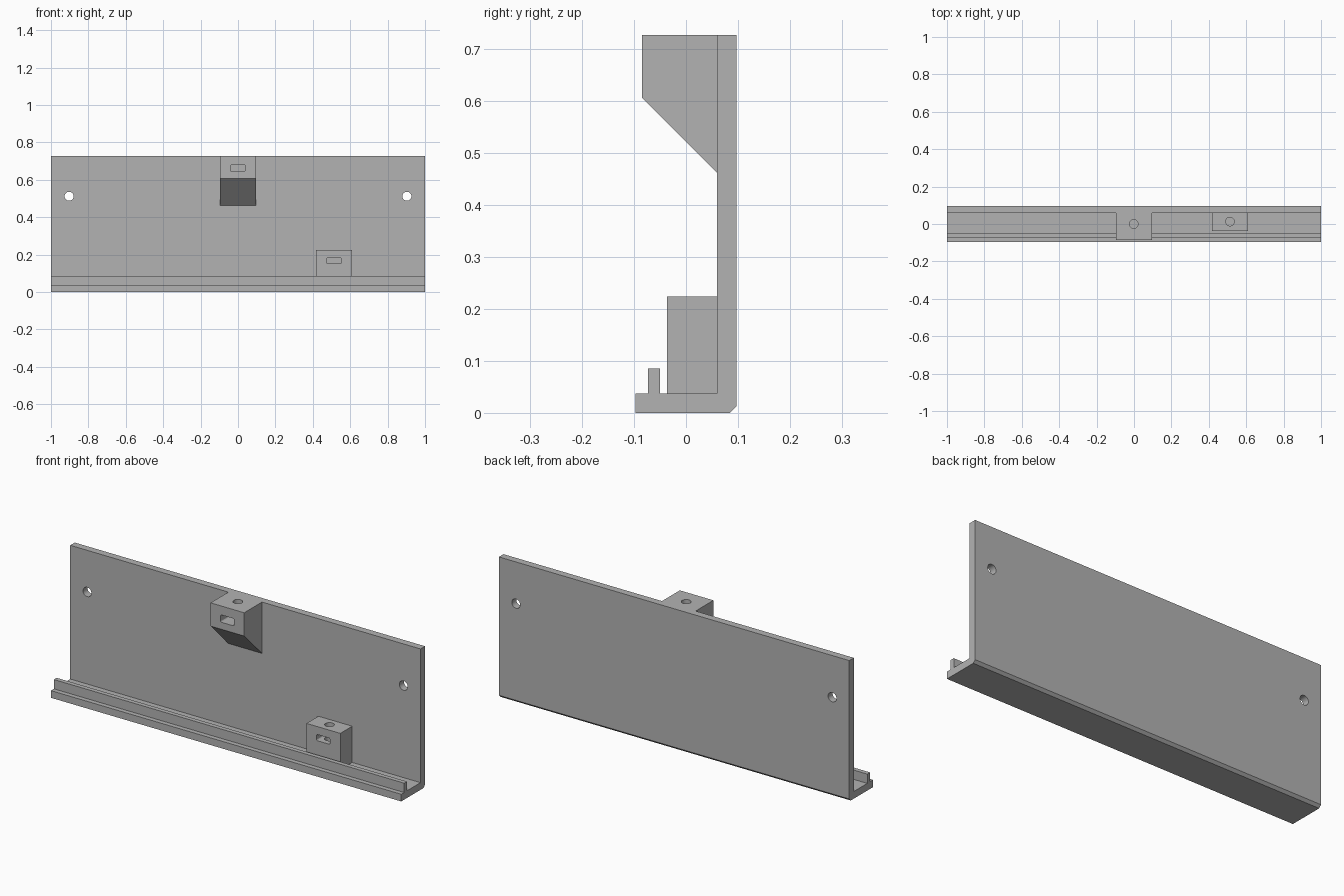
import bpy, bmesh
from mathutils import Matrix, Vector

cube = bpy.data.objects.get("Cube")
if cube:
    bpy.data.objects.remove(cube, do_unlink=True)

grey = bpy.data.materials.new("mid grey")
grey.use_nodes = True
grey.diffuse_color = (0.45, 0.45, 0.45, 1)
grey.node_tree.nodes["Principled BSDF"].inputs["Base Color"].default_value = (0.45, 0.45, 0.45, 1)


def finish(name, bm):
    bmesh.ops.recalc_face_normals(bm, faces=bm.faces)
    mesh = bpy.data.meshes.new(name)
    bm.to_mesh(mesh)
    bm.free()
    mesh.materials.append(grey)
    obj = bpy.data.objects.new(name, mesh)
    bpy.context.collection.objects.link(obj)
    return obj


def extrude_x(name, profile, x0, x1):
    """Sweep a (y, z) outline from x0 to x1."""
    bm = bmesh.new()
    face = bm.faces.new([bm.verts.new((x0, y, z)) for y, z in profile])
    swept = bmesh.ops.extrude_face_region(bm, geom=[face])["geom"]
    bmesh.ops.translate(bm, vec=(x1 - x0, 0, 0),
                        verts=[v for v in swept if isinstance(v, bmesh.types.BMVert)])
    return finish(name, bm)


def cylinder(name, centre, radius, depth, axis):
    bm = bmesh.new()
    turn = Matrix.Rotation(1.5707963, 4, "X") if axis == "Y" else Matrix()
    bmesh.ops.create_cone(bm, cap_ends=True, segments=32, radius1=radius, radius2=radius,
                          depth=depth, matrix=Matrix.Translation(centre) @ turn)
    return finish(name, bm)


def slot(name, centre, size):
    """Box running front to back with softly rounded long edges."""
    bm = bmesh.new()
    bmesh.ops.create_cube(bm, size=1, matrix=Matrix.Translation(centre) @ Matrix.Diagonal((*size, 1)))
    long_edges = [e for e in bm.edges
                  if abs((e.verts[0].co - e.verts[1].co).normalized().dot(Vector((0, 1, 0)))) > 0.9]
    bmesh.ops.bevel(bm, geom=long_edges, offset=0.008, segments=3, profile=0.5, affect="EDGES")
    return finish(name, bm)


def combine(target, tool, operation):
    mod = target.modifiers.new(tool.name, "BOOLEAN")
    mod.operation, mod.solver, mod.object = operation, "EXACT", tool
    bpy.context.view_layer.objects.active = target
    bpy.ops.object.modifier_apply(modifier=mod.name)
    bpy.data.objects.remove(tool, do_unlink=True)


# Back plate, bottom shelf, front lip and chamfered rear edge
bracket = extrude_x("wall_bracket", [
    (-0.097, 0), (0.084, 0), (0.097, 0.013), (0.097, 0.727), (0.06, 0.727), (0.06, 0.037),
    (-0.05, 0.037), (-0.05, 0.085), (-0.073, 0.085), (-0.073, 0.037), (-0.097, 0.037)], -1, 1)

# Upper block with sloping underside, lower block on the shelf
upper = extrude_x("upper_block", [
    (-0.085, 0.727), (-0.085, 0.607), (0.06, 0.462), (0.075, 0.462), (0.075, 0.727)], -0.097, 0.095)
lower = extrude_x("lower_block", [
    (-0.037, 0.025), (0.075, 0.025), (0.075, 0.224), (-0.037, 0.224)], 0.417, 0.61)
for block in (upper, lower):
    combine(bracket, block, "UNION")

# Mounting holes through the plate
for x in (-0.903, 0.903):
    combine(bracket, cylinder("mounting_hole", (x, 0.08, 0.512), 0.024, 0.2, "Y"), "DIFFERENCE")

# Nut slots from the front and screw holes from the top of each block
for x, front, y, top, z, height in ((-0.001, -0.085, 0.0, 0.727, 0.662, 0.038),
                                    (0.513, -0.037, 0.013, 0.224, 0.167, 0.032)):
    back = y + 0.04
    combine(bracket, slot("nut_slot", (x, (front - 0.02 + back) / 2, z),
                          (0.078, back - front + 0.02, height)), "DIFFERENCE")
    bottom = z - 0.045
    combine(bracket, cylinder("screw_hole", (x, y, (top + 0.02 + bottom) / 2), 0.023,
                              top + 0.02 - bottom, "Z"), "DIFFERENCE")

# Smooth bores, crisp edges
bpy.ops.object.select_all(action="DESELECT")
bracket.select_set(True)
bpy.context.view_layer.objects.active = bracket
bpy.ops.object.shade_smooth_by_angle(angle=0.52)
